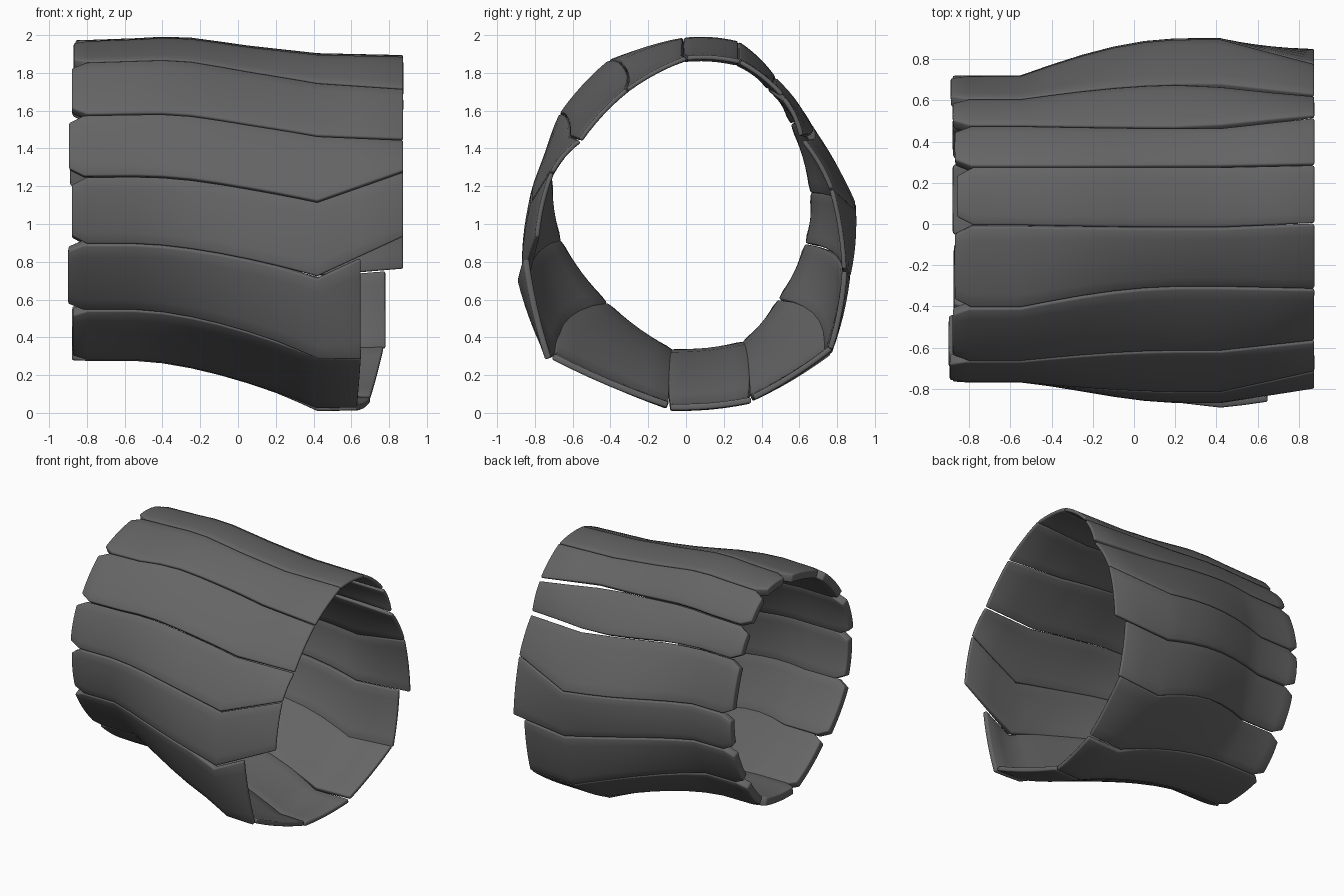
import bpy
import bmesh
import math
from mathutils import Vector

# Remove the default object
cube = bpy.data.objects.get("Cube")
if cube:
    bpy.data.objects.remove(cube, do_unlink=True)

# One dark grey for every slat
grey = bpy.data.materials.new("dark_grey")
grey.use_nodes = True
colour = (0.13, 0.13, 0.13, 1)
grey.diffuse_color = colour
grey.node_tree.nodes["Principled BSDF"].inputs["Base Color"].default_value = colour

# Seam points (y, z) around the tube: narrow end, belly, and wide end
narrow_ring = [(-.01, 1.97), (-.41, 1.86), (-.67, 1.58), (-.77, 1.25), (-.72, .89),
               (-.46, .54), (-.09, .275), (.33, .32), (.54, .57), (.69, .88),
               (.72, 1.17), (.61, 1.55), (.48, 1.76), (.28, 1.95)]
belly_ring = [(-.02, 1.9), (-.31, 1.75), (-.62, 1.47), (-.82, 1.12), (-.87, .72),
              (-.71, .29), (-.1, .02), (.35, .06), (.77, .31), (.87, .72),
              (.9, 1.08), (.68, 1.46), (.47, 1.74), (.28, 1.88)]
wide_ring = [(0, 1.89), (-.32, 1.72), (-.57, 1.45), (-.72, 1.28), (-.8, .93),
             (-.72, .28), (-.1, .03), (.37, .07), (.78, .34), (.85, .76),
             (.78, 1.19), (.63, 1.45), (.52, 1.69), (.29, 1.87)]

bend_x, full_x, belly_x, wide_x = -.55, .25, .42, .875
# Slat name and where its narrow end starts
slat_starts = {"upper_front_slat": -.87, "shoulder_front_slat": -.88,
               "high_front_slat": -.895, "middle_front_slat": -.88,
               "low_front_slat": -.9, "bottom_front_slat": -.875,
               "bottom_slat": -.88, "bottom_back_slat": -.88,
               "low_back_slat": -.88, "middle_back_slat": -.88,
               "high_back_slat": -.89, "shoulder_back_slat": -.88,
               "upper_back_slat": -.87, "top_slat": -.86}
# Slats that stop short of the wide end (x at each edge), flare, or gape
short_ends = {"low_front_slat": (.65, .65), "bottom_front_slat": (.65, .63),
              "bottom_slat": (.63, .7), "bottom_back_slat": (.7, .77),
              "low_back_slat": (.78, .78)}
flares = {"low_front_slat": .03, "bottom_slat": .012}
gapes = {"shoulder_back_slat": .02, "bottom_slat": .012}


def seam_point(index, x):
    """Outer seam position in the y-z plane at a given x."""
    index %= len(narrow_ring)
    a, b, c = (Vector(r[index]) for r in (narrow_ring, belly_ring, wide_ring))
    if x > belly_x:
        return b.lerp(c, (x - belly_x) / (wide_x - belly_x))
    run = max(0, x - bend_x)
    spread = math.sin(math.pi / 2 * min(1, run / (full_x - bend_x)))
    drop = (run / (belly_x - bend_x)) ** 1.6
    # Slight crown along the top
    crown = .025 * math.exp(-((x + .3) / .25) ** 2) * max(0, a.y - 1)
    return Vector((a.x + (b.x - a.x) * spread, a.y + (b.y - a.y) * drop + crown))


def make_slat(index, name, start_x):
    ends = short_ends.get(name, (wide_x, wide_x))
    shared = [start_x, start_x + .08, bend_x, -.4, -.25, -.1, .05, .2, .32, belly_x]
    stations = [(x, x) for x in shared]
    stations += [tuple((belly_x + e) / 2 for e in ends), ends]
    columns = 6
    bm = bmesh.new()
    grid = []
    for x0, x1 in stations:
        start, stop = seam_point(index, x0), seam_point(index + 1, x1)
        chord = (stop - start).normalized()
        outward = Vector((chord.y, -chord.x))
        # Clipped corners at the narrow end, small gaps elsewhere
        late = min(1, max(0, (x0 - .2) / .25))
        inset = .045 if x0 == start_x else .004 + gapes.get(name, 0) * late
        start, stop = start + chord * inset, stop - chord * inset
        lift = flares.get(name, 0) * late
        row = []
        for j in range(columns + 1):
            u = j / columns
            p = start.lerp(stop, u) + outward * (lift + .05 * u * (1 - u))
            row.append(bm.verts.new((x0 + (x1 - x0) * u, p.x, p.y)))
        grid.append(row)
    for near, far in zip(grid, grid[1:]):
        for j in range(columns):
            bm.faces.new((near[j], near[j + 1], far[j + 1], far[j]))
    mesh = bpy.data.meshes.new(name)
    bm.to_mesh(mesh)
    bm.free()
    mesh.materials.append(grey)
    slat = bpy.data.objects.new(name, mesh)
    bpy.context.collection.objects.link(slat)

    # Thickness that thins towards the wide end, and softened rims
    taper = slat.vertex_groups.new(name="taper")
    for v in mesh.vertices:
        taper.add([v.index], min(1, 1 - .6 * v.co.x / wide_x), "REPLACE")
    solid = slat.modifiers.new("thickness", "SOLIDIFY")
    solid.thickness = .06
    solid.offset = -1
    solid.vertex_group = taper.name
    bevel = slat.modifiers.new("soft_rim", "BEVEL")
    bevel.width = .009
    bevel.segments = 2
    bevel.limit_method = "ANGLE"
    bevel.angle_limit = math.radians(50)
    return slat


slats = [make_slat(i, name, x) for i, (name, x) in enumerate(slat_starts.items())]

# Smooth shading with crisp edges
bpy.ops.object.select_all(action="DESELECT")
for slat in slats:
    slat.select_set(True)
bpy.context.view_layer.objects.active = slats[0]
bpy.ops.object.shade_smooth_by_angle(angle=math.radians(35))
